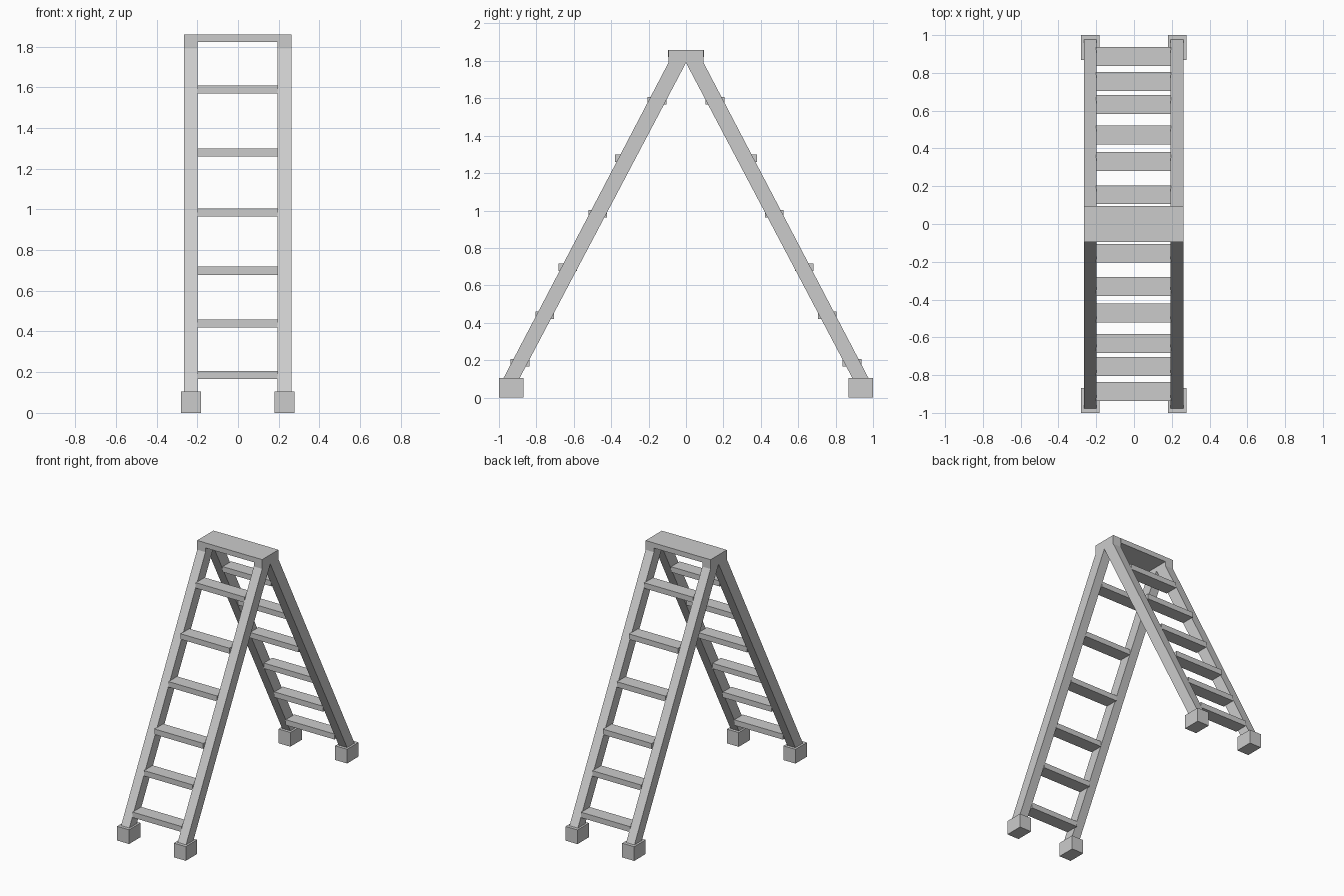
import bpy

if "Cube" in bpy.data.objects:
    bpy.data.objects.remove(bpy.data.objects["Cube"])


def make_mesh(name, verts, faces):
    mesh = bpy.data.meshes.new(name)
    mesh.from_pydata(verts, [], faces)
    obj = bpy.data.objects.new(name, mesh)
    bpy.context.collection.objects.link(obj)
    return obj


def prism(name, profile, x0, x1):
    """Extrude a (y, z) outline, listed anticlockwise, along x."""
    n = len(profile)
    verts = [(x, y, z) for x in (x0, x1) for y, z in profile]
    faces = [tuple(range(n))[::-1], tuple(range(n, 2 * n))]
    faces += [(i, (i + 1) % n, n + (i + 1) % n, n + i) for i in range(n)]
    return make_mesh(name, verts, faces)


def box(name, x, y, z):
    return prism(name, [(y[0], z[0]), (y[1], z[0]), (y[1], z[1]), (y[0], z[1])], *x)


# Side rails: one A-shaped frame on each side
a_frame = [(-0.983, 0.09), (-0.897, 0.09), (0, 1.79), (0.897, 0.09),
           (0.983, 0.09), (0.094, 1.79), (0.094, 1.858), (-0.094, 1.858), (-0.094, 1.79)]
prism("left_rail", a_frame, -0.265, -0.198)
prism("right_rail", a_frame, 0.194, 0.262)

# Top platform
box("top_step", (-0.2, 0.196), (-0.095, 0.095), (1.821, 1.858))

# Rungs on the front and back: (distance from centre, height)
rungs = [(0.887, 0.186), (0.755, 0.44), (0.633, 0.698),
         (0.472, 0.984), (0.330, 1.28), (0.155, 1.588)]
for label, side in (("front", -1), ("back", 1)):
    for i, (d, z) in enumerate(rungs):
        y = side * d
        box(f"{label}_rung_{i + 1}", (-0.2, 0.196), (y - 0.05, y + 0.05), (z - 0.02, z + 0.02))

# Block feet
for label, y in (("front", (-1.0, -0.868)), ("back", (0.868, 1.0))):
    for side, x in (("left", (-0.28, -0.183)), ("right", (0.18, 0.277))):
        box(f"{label}_{side}_foot", x, y, (0, 0.104))
